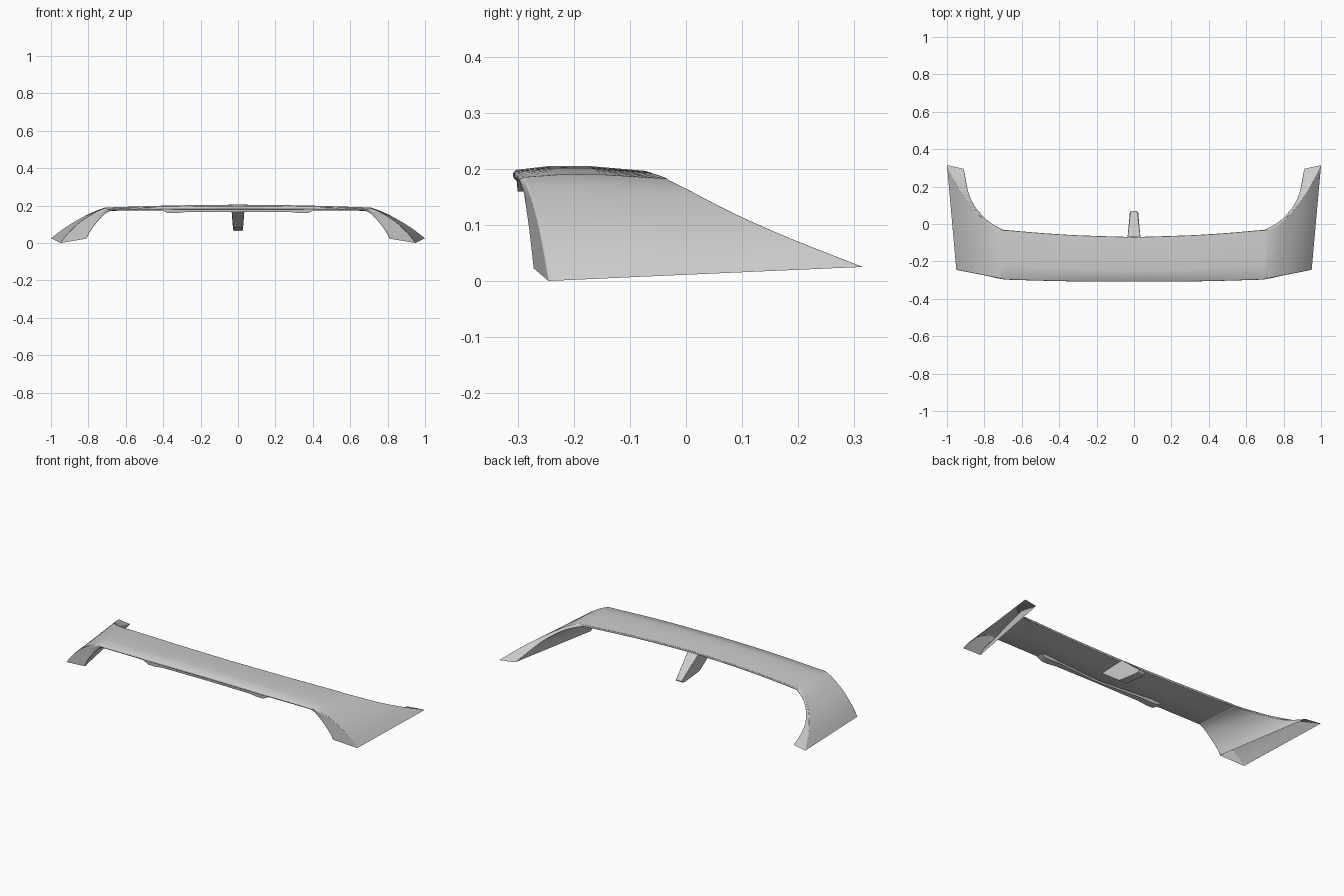
import bpy, bmesh
from mathutils import Vector as V

if "Cube" in bpy.data.objects:
    bpy.data.objects.remove(bpy.data.objects["Cube"])


def finish(bm, name, angle=0.6, bevel=0, mirror=False):
    bmesh.ops.recalc_face_normals(bm, faces=bm.faces)
    me = bpy.data.meshes.new(name)
    bm.to_mesh(me)
    bm.free()
    ob = bpy.data.objects.new(name, me)
    bpy.context.collection.objects.link(ob)
    if mirror:
        m = ob.modifiers.new("mirror", 'MIRROR')
        m.use_clip = True
    if bevel:
        b = ob.modifiers.new("bevel", 'BEVEL')
        b.width, b.segments, b.limit_method, b.angle_limit = bevel, 2, 'ANGLE', 0.7
    bpy.ops.object.select_all(action='DESELECT')
    ob.select_set(True)
    bpy.context.view_layer.objects.active = ob
    bpy.ops.object.shade_smooth_by_angle(angle=angle)
    return ob


def spline(pts, steps):
    """Catmull-Rom curve through the points."""
    p = [2 * pts[0] - pts[1]] + pts + [2 * pts[-1] - pts[-2]]
    out = []
    for i in range(1, len(p) - 2):
        a, b, c, d = p[i - 1:i + 3]
        for k in range(steps):
            t = k / steps
            out.append(0.5 * (2 * b + (c - a) * t + (2 * a - 5 * b + 4 * c - d) * t * t
                              + (3 * b - a - 3 * c + d) * t ** 3))
    return out + [pts[-1]]


def loft(bm, rings):
    vs = [[bm.verts.new(p) for p in r] for r in rings]
    n = len(vs[0])
    for a, b in zip(vs, vs[1:]):
        for i in range(n):
            j = (i + 1) % n
            bm.faces.new((a[i], a[j], b[j], b[i]))
    return vs


# Wing blade and curved leg: four corner rails from the centre to the foot
front_outer = [(0, -.303, .198), (.35, -.3, .195), (.66, -.291, .186), (.72, -.287, .182),
               (.78, -.278, .155), (.85, -.265, .108), (.905, -.254, .055), (.95, -.245, 0)]
rear_outer = [(0, -.07, .196), (.35, -.058, .192), (.66, -.035, .184), (.725, -.028, .179),
              (.79, .012, .159), (.865, .09, .119), (.935, .19, .075), (1, .315, .025)]
rear_inner = [(0, -.07, .184), (.35, -.058, .18), (.66, -.034, .172), (.715, -.022, .166),
              (.785, .022, .143), (.85, .095, .103), (.888, .18, .065), (.91, .295, .028)]
front_inner = [(0, -.297, .176), (.35, -.296, .175), (.64, -.29, .173), (.69, -.289, .168),
               (.725, -.287, .142), (.762, -.281, .1), (.792, -.276, .058), (.81, -.272, .023)]
rails = [spline([V(p) for p in r], 5)
         for r in (front_outer, rear_outer, rear_inner, front_inner)]
rings = []
for fo, ro, ri, fi in zip(*rails):
    flat = max(0, min(1, (.8 - fo.x) / .1))          # 1 on the wing, 0 on the leg
    crown = V((0, 0, .006 * flat + .003 * (1 - fo.x)))
    nose = V((0, -.008 * flat, 0))
    rings.append([fo, fo.lerp(ro, .25) + crown * .8, fo.lerp(ro, .55) + crown * .9, ro,
                  ri, ri.lerp(fi, .5), fi,
                  fi.lerp(fo, .33) + nose, fi.lerp(fo, .7) + nose])
bm = bmesh.new()
loft(bm, rings)                                      # foot left open, as a hollow shell
finish(bm, "wing_and_legs", 0.7, 0.004, True)

# Shallow lip under the leading edge
bm = bmesh.new()
rings = []
for x, z in ((0, .167), (.28, .165), (.335, .159), (.375, .159), (.41, .178)):
    back = -.28 + .03 * min(1, x / .35)
    rings.append([V((x, -.302, .18)), V((x, -.3, z)), V((x, back - .012, z + .002)),
                  V((x, back, .184))])
vs = loft(bm, rings)
bm.faces.new(vs[-1])
finish(bm, "front_lip", 0.5, 0, True)

# Tapered centre strut sweeping back and down
bm = bmesh.new()
side = [(.07, .078, .017), (.062, .068, .024), (.045, .065, .025), (-.09, .08, .027),
        (-.22, .178, .035), (-.06, .188, .034)]
vs = loft(bm, [[V((s * w, y, z)) for y, z, w in side] for s in (-1, 1)])
for r in vs:
    bm.faces.new(r)
finish(bm, "centre_strut", 0.5, 0.003)
